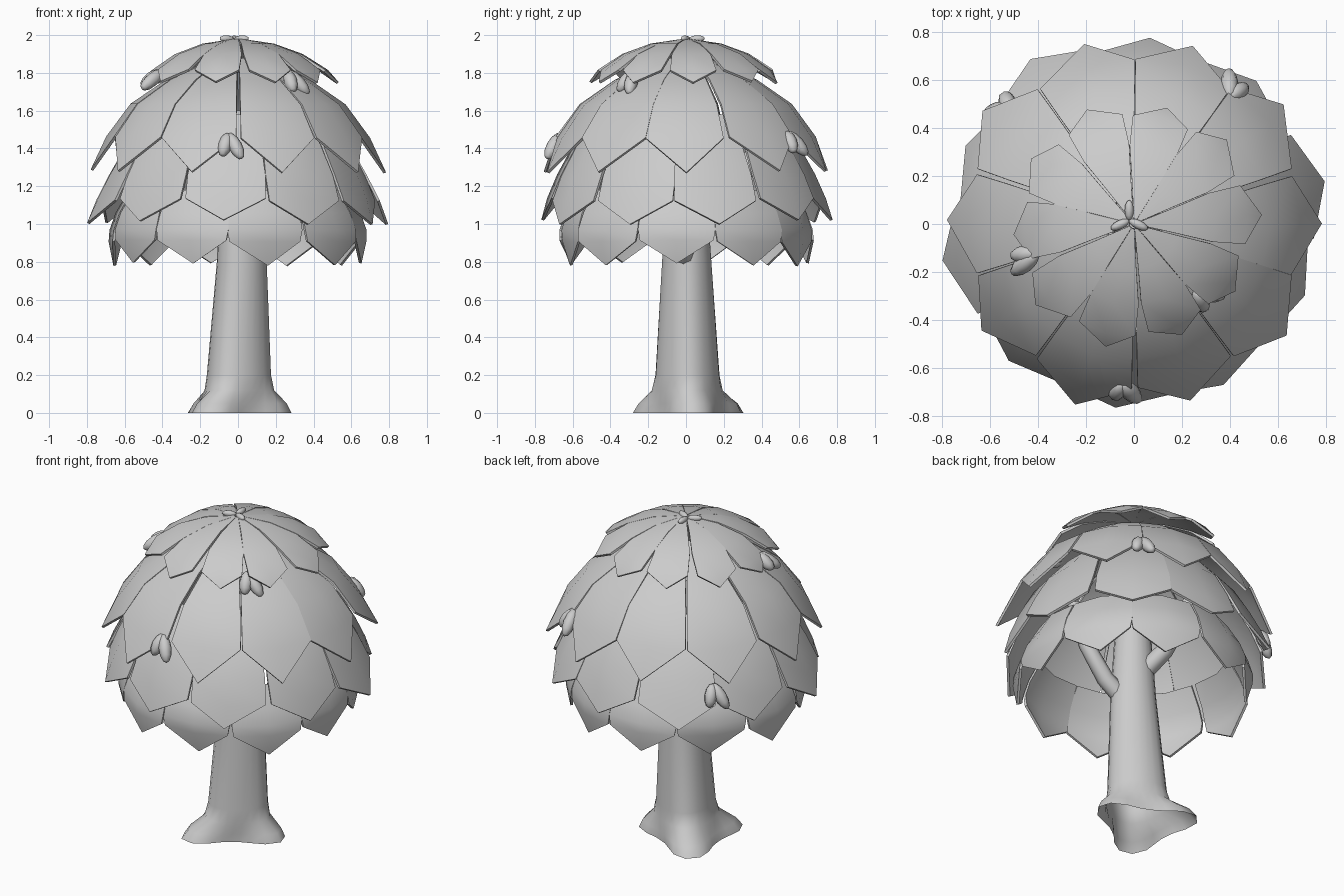
import bpy, bmesh, math, random
from mathutils import Vector, Matrix

cube = bpy.data.objects.get("Cube")
if cube:
    bpy.data.objects.remove(cube)
random.seed(4)

GREY = (0.6, 0.6, 0.6, 1)
mat = bpy.data.materials.new("plain grey")
mat.use_nodes = True
mat.diffuse_color = GREY
bsdf = mat.node_tree.nodes["Principled BSDF"]
bsdf.inputs["Base Color"].default_value = GREY


def finish(name, bm, angle=35):
    bmesh.ops.recalc_face_normals(bm, faces=bm.faces)
    mesh = bpy.data.meshes.new(name)
    bm.to_mesh(mesh)
    bm.free()
    mesh.materials.append(mat)
    obj = bpy.data.objects.new(name, mesh)
    bpy.context.collection.objects.link(obj)
    bpy.ops.object.select_all(action='DESELECT')
    obj.select_set(True)
    bpy.context.view_layer.objects.active = obj
    bpy.ops.object.shade_smooth_by_angle(angle=math.radians(angle))


def loft(bm, rings):
    """Skin a list of closed rings of points, leaving the first one open."""
    loops = [[bm.verts.new(p) for p in ring] for ring in rings]
    n = len(loops[0])
    for a, b in zip(loops, loops[1:]):
        for i in range(n):
            j = (i + 1) % n
            bm.faces.new((a[i], a[j], b[j], b[i]))
    bm.faces.new(loops[-1])


# Trunk: hollow-based round column with three spreading root lobes
def trunk_ring(z, radius, lobe, cx, cy):
    ring = []
    for i in range(24):
        a = math.tau * i / 24
        c = (1 + math.cos(3 * (a - math.radians(4)))) / 2
        r = radius + lobe * c ** 1.6
        ring.append((cx + r * math.cos(a), cy + r * math.sin(a), z))
    return ring


bm = bmesh.new()
loft(bm, [trunk_ring(*s) for s in (
    (0, .185, .145, -.045, .02), (.05, .18, .115, -.035, .02), (.12, .167, .035, -.01, .01),
    (.2, .16, .02, -.005, .01), (.8, .127, .01, .015, .005), (1.3, .1, 0, .01, 0), (1.6, .06, 0, 0, 0))])
finish("trunk", bm, 50)


# Branches reaching from the trunk to the canopy
def branch(bm, path, radii):
    rings = []
    pts = [Vector(p) for p in path]
    for i, (p, r) in enumerate(zip(pts, radii)):
        d = pts[min(i + 1, len(pts) - 1)] - pts[max(i - 1, 0)]
        q = d.to_track_quat('Z', 'Y')
        rings.append([p + q @ Vector((r * math.cos(math.tau * k / 8),
                                      r * math.sin(math.tau * k / 8), 0)) for k in range(8)])
    loft(bm, rings)


bm = bmesh.new()
for deg, z in ((-5, .81), (110, 1.0), (225, 1.05)):
    c, s = math.cos(math.radians(deg)), math.sin(math.radians(deg))
    branch(bm, [(c * r, s * r, z + h) for r, h in ((.06, -.02), (.2, .08), (.33, .26), (.42, .5))],
           (.055, .05, .045, .035))
finish("branches", bm, 50)


# Leaf tiers: plates with straight sides and a pointed end that follow the dome
def leaf_tier(name, profile, tip, widths, centre, wobble=.015, count=10):
    bm = bmesh.new()
    step = 360 / count
    for k in range(count):
        mid = centre + step * k + random.uniform(-1, 1)
        flare = random.uniform(-wobble, wobble)
        drop = random.uniform(-wobble, wobble) / 2

        def point(r, z, deg, t):
            a = math.radians(deg)
            r += flare * t
            return bm.verts.new((r * math.cos(a), r * math.sin(a), z + drop * t))

        rows = []
        for i, ((r, z), w) in enumerate(zip(profile, widths)):
            t = i / len(profile)
            rows.append([point(r * (1 - .015 * s * s), z, mid + s * w * step / 2, t * t)
                         for s in (-1, 0, 1)])
        for a, b in zip(rows, rows[1:]):
            for i in range(2):
                bm.faces.new((a[i], b[i], b[i + 1], a[i + 1]))
        end = point(*tip, mid + random.uniform(-2, 2), 1)
        left, middle, right = rows[-1]
        bm.faces.new((left, end, middle))
        bm.faces.new((middle, end, right))
    bmesh.ops.recalc_face_normals(bm, faces=bm.faces)
    bmesh.ops.solidify(bm, geom=bm.faces[:], thickness=.014)
    finish(name, bm, 40)


leaf_tier("crown_leaves", [(.02, 1.98), (.19, 1.955), (.34, 1.9), (.47, 1.815)], (.52, 1.75),
          (.92, .96, .98, .84), 76, wobble=.02)
leaf_tier("upper_leaves", [(.12, 1.88), (.38, 1.765), (.57, 1.635), (.7, 1.46)], (.785, 1.28),
          (.94, .96, .975, .97), 72)
leaf_tier("middle_leaves", [(.46, 1.58), (.6, 1.42), (.69, 1.26), (.75, 1.13)], (.79, 1.01),
          (.95, .97, .99, .95), 85, wobble=.025)
leaf_tier("lower_leaves", [(.58, 1.18), (.65, 1.06), (.68, .97), (.68, .91)], (.65, .785),
          (.96, .98, .99, .94), 67, wobble=.02)


# Fruit clusters: hanging pods tucked against the leaves
def pod(bm, base, direction, length, radius):
    d = Vector(direction).normalized()
    m = (Matrix.Translation(Vector(base) + d * length / 2)
         @ d.to_track_quat('Z', 'Y').to_matrix().to_4x4()
         @ Matrix.Diagonal((radius, radius, length / 2, 1)))
    bmesh.ops.create_uvsphere(bm, u_segments=8, v_segments=6, radius=1, matrix=m)


bm = bmesh.new()
for x, y, z, lean in ((-.05, -.665, 1.48, .4), (-.4, -.12, 1.81, 1.1), (.26, -.28, 1.81, .6),
                      (.4, .53, 1.49, .55), (-.52, .48, 1.25, .35)):
    out = Vector((x, y, 0)).normalized()
    side = Vector((-out.y, out.x, 0))
    for s, length in ((-.2, .14), (.45, .17)):
        pod(bm, (x, y, z), out * lean + side * s + Vector((0, 0, -.8)), length, .037)
finish("fruit_clusters", bm, 60)

# Small bud at the apex
bm = bmesh.new()
for deg in (90, 205, 335):
    a = math.radians(deg)
    pod(bm, (-.02, .015, 1.978), (math.cos(a), math.sin(a), .05), .085, .019)
finish("apex_bud", bm, 60)
